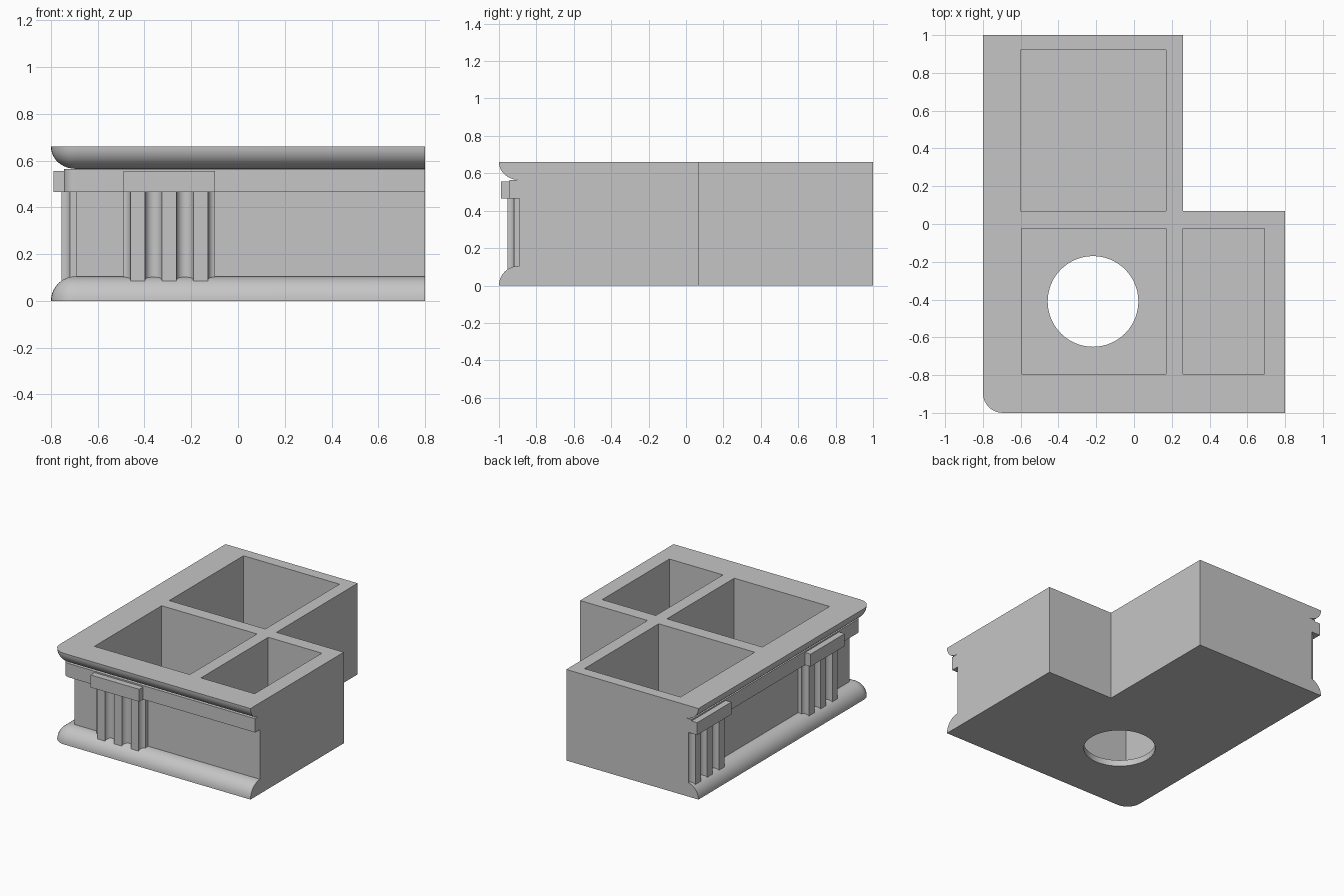
import bpy, bmesh
from math import sin, cos, pi

if "Cube" in bpy.data.objects:
    bpy.data.objects.remove(bpy.data.objects["Cube"])

W, D, H = 0.8, 1.0, 0.66        # half width, half depth, height
NOTCH_X, NOTCH_Y = 0.26, 0.07   # inner corner of the L-shaped plan
R = 0.105                       # moulding radius
WALL, BAND = 0.11, 0.055        # insets of the wall and the band
BAND_Z, SOFFIT_Z = 0.465, 0.565
FLOOR = 0.045

stone = bpy.data.materials.new("grey stone")
stone.use_nodes = True
stone.diffuse_color = (0.56, 0.56, 0.56, 1)
stone.node_tree.nodes["Principled BSDF"].inputs["Base Color"].default_value = (0.56, 0.56, 0.56, 1)


def loft(name, rings, smooth=True):
    """Skin a stack of matching closed rings and cap both ends."""
    bm = bmesh.new()
    rows = [[bm.verts.new(p) for p in ring] for ring in rings]
    n = len(rows[0])
    for a, b in zip(rows, rows[1:]):
        for i in range(n):
            j = (i + 1) % n
            bm.faces.new((a[i], a[j], b[j], b[i]))
    bm.faces.new(rows[0][::-1])
    bm.faces.new(rows[-1])
    bmesh.ops.remove_doubles(bm, verts=bm.verts, dist=0.0002)
    bmesh.ops.recalc_face_normals(bm, faces=bm.faces)
    mesh = bpy.data.meshes.new(name)
    bm.to_mesh(mesh)
    bm.free()
    mesh.materials.append(stone)
    obj = bpy.data.objects.new(name, mesh)
    bpy.context.collection.objects.link(obj)
    if smooth:
        shade(obj)
    return obj


def shade(obj):
    bpy.ops.object.select_all(action="DESELECT")
    obj.select_set(True)
    bpy.context.view_layer.objects.active = obj
    bpy.ops.object.shade_smooth_by_angle(angle=pi / 6)


def box(name, x0, x1, y0, y1, z0, z1):
    plan = [(x0, y0), (x1, y0), (x1, y1), (x0, y1)]
    return loft(name, [[(x, y, z) for x, y in plan] for z in (z0, z1)], False)


def plan_ring(inset, z):
    """L-shaped outline, inset on the two moulded sides, with a rounded corner."""
    r = max(R - inset, 0)
    x0, y0 = -W + inset, -D + inset
    arc = [(x0 + r - r * cos(t * pi / 16), y0 + r - r * sin(t * pi / 16), z) for t in range(9)]
    return arc + [(W, y0, z), (W, NOTCH_Y, z), (NOTCH_X, NOTCH_Y, z), (NOTCH_X, D, z), (x0, D, z)]


# Body: base moulding, wall, band and top moulding in one stack
angles = [i * pi / 20 for i in range(11)]
rings = [plan_ring(R * (1 - cos(a)), R * sin(a)) for a in angles]
rings += [plan_ring(WALL, R), plan_ring(WALL, BAND_Z), plan_ring(BAND, BAND_Z), plan_ring(BAND, SOFFIT_Z)]
drop = H - SOFFIT_Z
rings += [plan_ring(R * (1 - cos(a)), H - drop * sin(a)) for a in reversed(angles)]
body = loft("body", rings, False)

# Three open pockets and a round hole through the floor of one
cutters = [
    box("back_pocket_cutter", -0.6, 0.17, 0.07, 0.92, FLOOR, 1),
    box("front_pocket_cutter", -0.595, 0.17, -0.795, -0.025, FLOOR, 1),
    box("side_pocket_cutter", 0.26, 0.69, -0.795, -0.025, FLOOR, 1),
]
circle = [(-0.217 + 0.24 * cos(i * pi / 32), -0.41 + 0.24 * sin(i * pi / 32)) for i in range(64)]
cutters.append(loft("hole_cutter", [[(x, y, z) for x, y in circle] for z in (-0.1, 0.2)], False))

bpy.context.view_layer.objects.active = body
for cutter in cutters:
    cutter.hide_render = True
    mod = body.modifiers.new("cut", "BOOLEAN")
    mod.object = cutter
    mod.operation = "DIFFERENCE"
    mod.solver = "EXACT"
    bpy.ops.object.modifier_apply(modifier=mod.name)
for cutter in cutters:
    bpy.data.objects.remove(cutter)
shade(body)

# Fluted panel profile as (along, inset) pairs: three bars with round grooves
BAR, GROOVE, EDGE, FACE = 0.062, 0.0725, 0.03, 0.045
DEPTH = GROOVE / 2
LENGTH = 3 * BAR + 2 * GROOVE + 2 * EDGE
profile = [(0, 0.13)]
profile += [(EDGE * sin(t * pi / 12), FACE + DEPTH * cos(t * pi / 12)) for t in range(7)]
for k in range(2):
    mid = EDGE + BAR + DEPTH + k * (BAR + GROOVE)
    profile += [(mid - DEPTH * cos(t * pi / 12), FACE + DEPTH * sin(t * pi / 12)) for t in range(13)]
profile += [(LENGTH - u, d) for u, d in reversed(profile[:8])]


def on_front(start):
    return lambda u, d: (start + u, -D + d)


def on_side(start):
    return lambda u, d: (-W + d, start + u)


# Fluted panels with a flat cap over each
for label, place in (("front", on_front(-0.49)),
                     ("side_near", on_side(-0.69)),
                     ("side_far", on_side(D - LENGTH))):
    loft(label + "_fluted_panel", [[(*place(u, d), z) for u, d in profile] for z in (0.05, 0.47)])
    cap = [(0, 0.01), (LENGTH, 0.01), (LENGTH, 0.07), (0, 0.07)]
    loft(label + "_panel_cap", [[(*place(u, d), z) for u, d in cap] for z in (BAND_Z, 0.555)], False)
